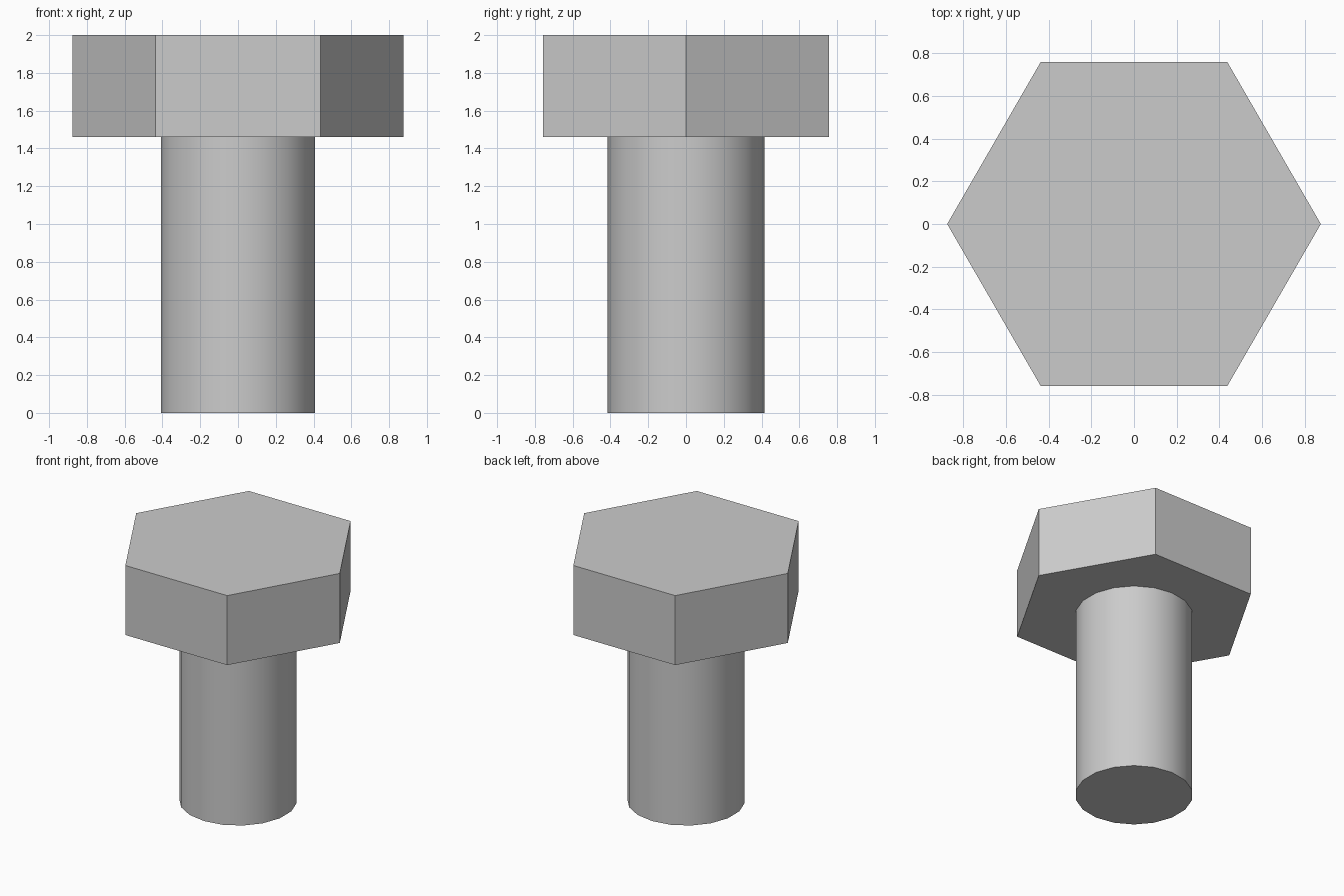
import bpy, bmesh
from math import pi, cos, sin, radians

if "Cube" in bpy.data.objects:
    bpy.data.objects.remove(bpy.data.objects["Cube"])

HEAD_R, SHANK_R = 0.875, 0.415
NECK_Z, TOP_Z = 1.46, 2.0

bm = bmesh.new()


def ring(sides, radius, z, start):
    return [bm.verts.new((radius * cos(start + 2 * pi * i / sides),
                          radius * sin(start + 2 * pi * i / sides), z))
            for i in range(sides)]


def prism(sides, radius, z0, z1, start):
    """Side walls only; returns the lower and upper rings."""
    low, high = ring(sides, radius, z0, start), ring(sides, radius, z1, start)
    for i in range(sides):
        j = (i + 1) % sides
        bm.faces.new((low[i], low[j], high[j], high[i]))
    return low, high


# Six-sided head and round shank, each with its outer cap
head_low, head_top = prism(6, HEAD_R, NECK_Z, TOP_Z, 0)
bm.faces.new(head_top)
shank_low, shank_top = prism(18, SHANK_R, 0, NECK_Z, pi / 2)
bm.faces.new(shank_low[::-1])

# Underside of the head, filled around the shank
rim = [bm.edges.get((loop[i - 1], loop[i]))
       for loop in (head_low, shank_top) for i in range(len(loop))]
bmesh.ops.triangle_fill(bm, edges=rim, use_beauty=True, normal=(0, 0, -1))
bmesh.ops.recalc_face_normals(bm, faces=bm.faces[:])

mesh = bpy.data.meshes.new("hex_bolt")
bm.to_mesh(mesh)
bm.free()
bolt = bpy.data.objects.new("hex_bolt", mesh)
bpy.context.collection.objects.link(bolt)

# Smooth shank, sharp head and rims
bpy.context.view_layer.objects.active = bolt
bolt.select_set(True)
bpy.ops.object.shade_smooth_by_angle(angle=radians(30))
